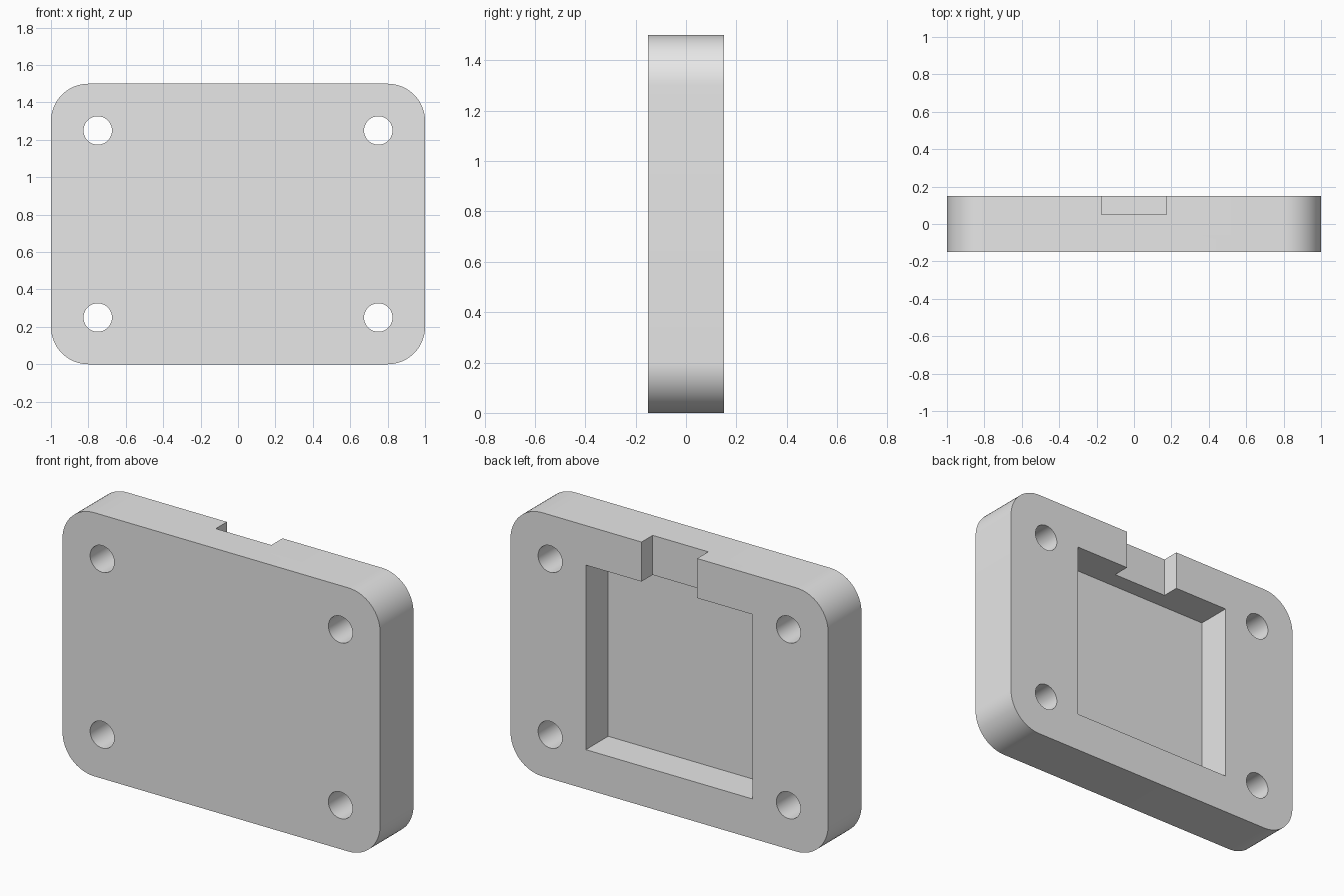
import bpy
import bmesh
from math import cos, sin, pi, radians
from mathutils import Vector

WIDTH, HEIGHT, DEPTH = 2.0, 1.5, 0.3
BACK = DEPTH / 2
MID_Z = HEIGHT / 2

cube = bpy.data.objects.get("Cube")
if cube:
    bpy.data.objects.remove(cube, do_unlink=True)

grey = bpy.data.materials.new("light grey")
grey.use_nodes = True
grey.diffuse_color = (0.8, 0.8, 0.8, 1)
grey.node_tree.nodes["Principled BSDF"].inputs["Base Color"].default_value = (0.8, 0.8, 0.8, 1)


def arc(cx, cz, radius, start, sweep, steps):
    """Points along an arc in the xz plane."""
    return [(cx + radius * cos(start + sweep * i / steps),
             cz + radius * sin(start + sweep * i / steps)) for i in range(steps + 1)]


def prism(name, outline, y0, y1):
    """Extrude an xz outline from y0 to y1."""
    bm = bmesh.new()
    face = bm.faces.new([bm.verts.new((x, y0, z)) for x, z in outline])
    grown = bmesh.ops.extrude_face_region(bm, geom=[face])["geom"]
    verts = [g for g in grown if isinstance(g, bmesh.types.BMVert)]
    bmesh.ops.translate(bm, verts=verts, vec=Vector((0, y1 - y0, 0)))
    bmesh.ops.recalc_face_normals(bm, faces=bm.faces)
    mesh = bpy.data.meshes.new(name)
    bm.to_mesh(mesh)
    bm.free()
    obj = bpy.data.objects.new(name, mesh)
    bpy.context.collection.objects.link(obj)
    mesh.materials.append(grey)
    return obj


def rectangle(x0, x1, z0, z1):
    return [(x0, z0), (x1, z0), (x1, z1), (x0, z1)]


# Rounded plate
CORNER = 0.2
outline = []
for i, (sx, sz) in enumerate([(1, 1), (-1, 1), (-1, -1), (1, -1)]):
    outline += arc(sx * (WIDTH / 2 - CORNER), MID_Z + sz * (MID_Z - CORNER),
                   CORNER, i * pi / 2, pi / 2, 16)
plate = prism("cover_plate", outline, -BACK, BACK)

# Square pocket in the back, and the notch that opens it through the top edge
POCKET = 0.525
cutters = [
    prism("pocket_cutter", rectangle(-POCKET, POCKET, MID_Z - POCKET, MID_Z + POCKET),
          BACK - 0.2, BACK + 0.1),
    prism("notch_cutter", rectangle(-0.175, 0.175, 1.1, HEIGHT + 0.1),
          BACK - 0.1, BACK + 0.2),
]

# Four screw holes
for sx in (-1, 1):
    for sz in (-1, 1):
        circle = arc(sx * 0.75, MID_Z + sz * 0.5, 0.076, 0, 2 * pi, 40)[:-1]
        cutters.append(prism("screw_hole_cutter", circle, -BACK - 0.1, BACK + 0.1))

bpy.ops.object.select_all(action="DESELECT")
plate.select_set(True)
bpy.context.view_layer.objects.active = plate
for cutter in cutters:
    cutter.hide_render = True
    cut = plate.modifiers.new(cutter.name, "BOOLEAN")
    cut.operation = "DIFFERENCE"
    cut.solver = "EXACT"
    cut.object = cutter
    bpy.ops.object.modifier_apply(modifier=cut.name)
    bpy.data.objects.remove(cutter, do_unlink=True)

bpy.ops.object.shade_smooth_by_angle(angle=radians(30))
